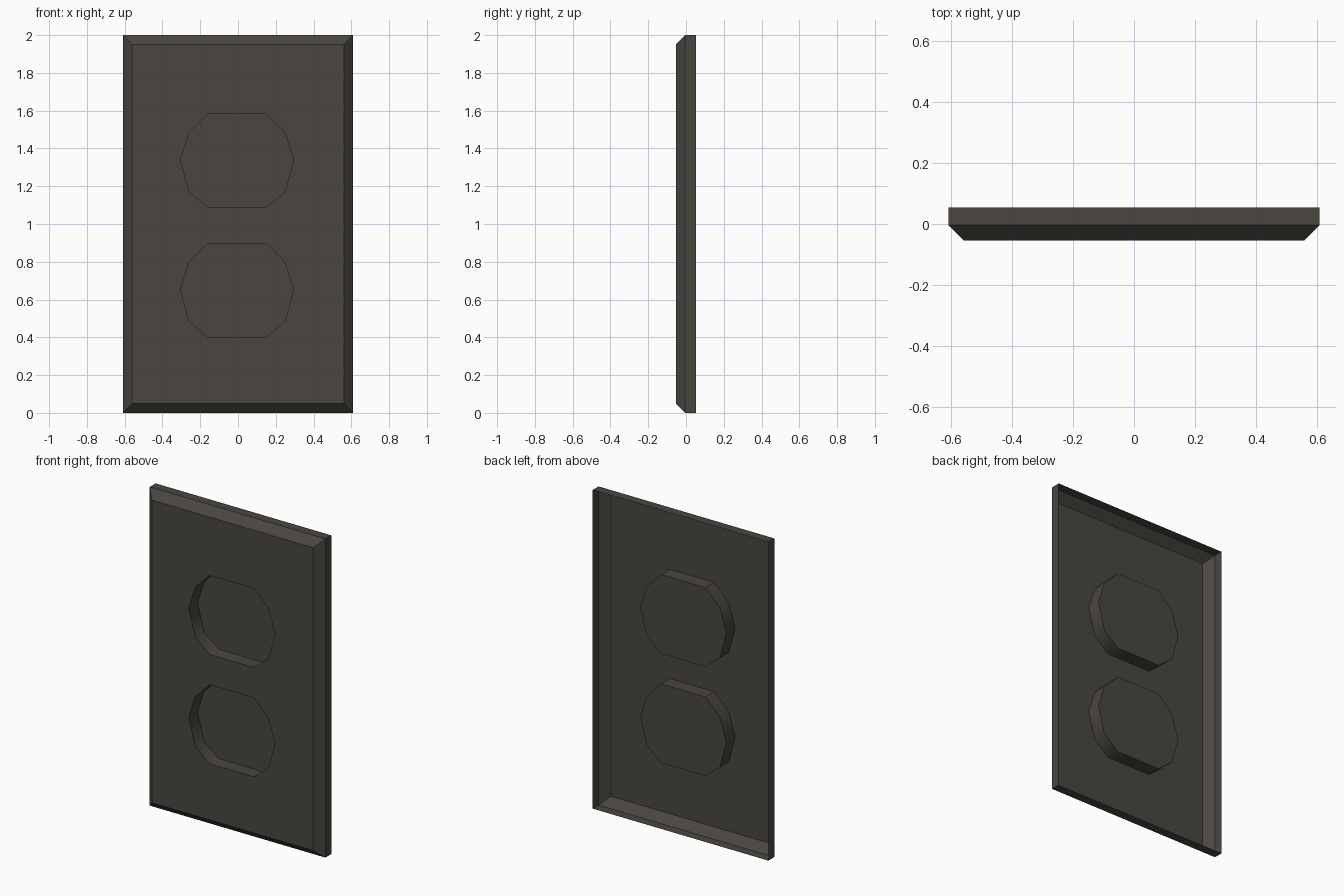
import bpy, bmesh, math

if "Cube" in bpy.data.objects:
    bpy.data.objects.remove(bpy.data.objects["Cube"])

HALF_W, HEIGHT, BEVEL = 0.61, 2.0, 0.05
FRONT, CREASE, BACK, FLOOR = -0.054, -0.004, 0.054, 0.033
OUTLET_X, OUTLET_Z = -0.005, (0.65, 1.336)

mat = bpy.data.materials.new("dark brown grey")
mat.diffuse_color = (0.068, 0.062, 0.052, 1)
mat.use_nodes = True
mat.node_tree.nodes["Principled BSDF"].inputs["Base Color"].default_value = mat.diffuse_color


def rectangle(inset):
    w, lo, hi = HALF_W - inset, inset, HEIGHT - inset
    return [(-w, lo), (w, lo), (w, hi), (-w, hi)]


def outlet_outline(cz):
    # ten-sided outline, anticlockwise from the front, mirrored from one side
    right = [(0.153, -0.248), (0.254, -0.166), (0.299, 0.004), (0.254, 0.147), (0.153, 0.248)]
    pts = right + [(-x, z) for x, z in reversed(right)]
    return [(OUTLET_X + x, cz + z) for x, z in pts]


def ring(bm, pts, y):
    return [bm.verts.new((x, y, z)) for x, z in pts]


def bridge(bm, a, b, inward=False):
    for i in range(len(a)):
        j = (i + 1) % len(a)
        quad = [a[i], b[i], b[j], a[j]]
        bm.faces.new(quad[::-1] if inward else quad)


def finish(bm, name):
    bm.normal_update()
    mesh = bpy.data.meshes.new(name)
    bm.to_mesh(mesh)
    bm.free()
    mesh.materials.append(mat)
    ob = bpy.data.objects.new(name, mesh)
    bpy.context.collection.objects.link(ob)
    bpy.ops.object.select_all(action='DESELECT')
    ob.select_set(True)
    bpy.context.view_layer.objects.active = ob
    bpy.ops.object.shade_smooth_by_angle(angle=math.radians(40))


# Cover plate: hollow sheet with bevelled rim and two openings in the face
bm = bmesh.new()
front = ring(bm, rectangle(BEVEL), FRONT)
loops = [front] + [ring(bm, outlet_outline(z), FRONT) for z in OUTLET_Z]
edges = [bm.edges.new((l[i - 1], l[i])) for l in loops for i in range(len(l))]
bmesh.ops.triangle_fill(bm, edges=edges, use_beauty=True, normal=(0, -1, 0))
bm.normal_update()
for f in bm.faces:
    if f.normal.y > 0:
        f.normal_flip()
crease = ring(bm, rectangle(0), CREASE)
bridge(bm, front, crease)
bridge(bm, crease, ring(bm, rectangle(0), BACK))
finish(bm, "cover_plate")

# Recessed outlet pockets
for name, z in zip(("lower_outlet", "upper_outlet"), OUTLET_Z):
    bm = bmesh.new()
    rim = ring(bm, outlet_outline(z), FRONT)
    floor = ring(bm, outlet_outline(z), FLOOR)
    bridge(bm, rim, floor, inward=True)
    bm.faces.new(floor)
    finish(bm, name)
